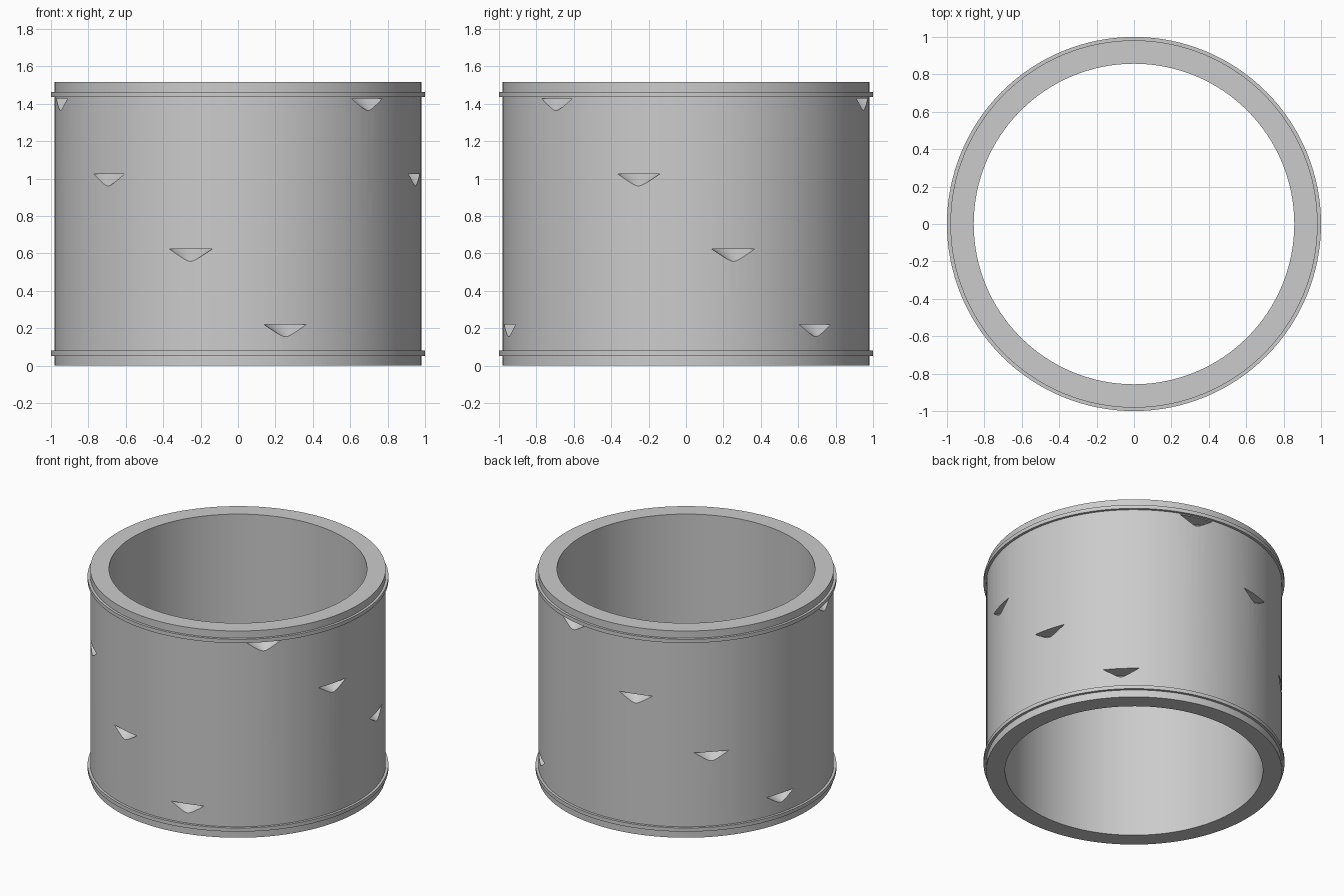
import bpy, bmesh
from math import cos, sin, pi, radians

if "Cube" in bpy.data.objects:
    bpy.data.objects.remove(bpy.data.objects["Cube"], do_unlink=True)

SEGMENTS = 128
RADIUS, BORE, HEIGHT = 0.982, 0.857, 1.516

grey = bpy.data.materials.new("plain grey")
grey.use_nodes = True
grey.diffuse_color = (0.6, 0.6, 0.6, 1)
grey.node_tree.nodes["Principled BSDF"].inputs["Base Color"].default_value = (0.6, 0.6, 0.6, 1)


def finish(name, bm):
    bmesh.ops.recalc_face_normals(bm, faces=bm.faces)
    mesh = bpy.data.meshes.new(name)
    bm.to_mesh(mesh)
    bm.free()
    mesh.materials.append(grey)
    obj = bpy.data.objects.new(name, mesh)
    bpy.context.collection.objects.link(obj)
    return obj


def tube(name, inner, outer, low, high):
    """Revolve a rectangular section around the z axis."""
    bm = bmesh.new()
    section = [(inner, low), (outer, low), (outer, high), (inner, high)]
    loops = [[bm.verts.new((r * cos(2 * pi * i / SEGMENTS), r * sin(2 * pi * i / SEGMENTS), z))
              for r, z in section] for i in range(SEGMENTS)]
    for i in range(SEGMENTS):
        a, b = loops[i], loops[(i + 1) % SEGMENTS]
        for k in range(4):
            n = (k + 1) % 4
            bm.faces.new((a[k], b[k], b[n], a[n]))
    return finish(name, bm)


def smooth(obj):
    bpy.ops.object.select_all(action='DESELECT')
    obj.select_set(True)
    bpy.context.view_layer.objects.active = obj
    bpy.ops.object.shade_smooth_by_angle(angle=radians(30))


# Thick-walled body
body = tube("cylinder_body", BORE, RADIUS, 0, HEIGHT)

# Inverted cones that carve the pockets: twelve around, stepping through four heights
bm = bmesh.new()
NOTCH_R, NOTCH_H, AXIS = 0.122, 0.082, RADIUS + 0.025
for i in range(12):
    angle = radians(-75 - 30 * i)
    top = 0.22 + 0.403 * (i % 4)
    x, y = AXIS * cos(angle), AXIS * sin(angle)
    tip = bm.verts.new((x, y, top - NOTCH_H))
    rim = [bm.verts.new((x + NOTCH_R * cos(2 * pi * k / 48),
                         y + NOTCH_R * sin(2 * pi * k / 48), top)) for k in range(48)]
    bm.faces.new(rim)
    for k in range(48):
        bm.faces.new((tip, rim[(k + 1) % 48], rim[k]))
cutter = finish("notch_cutter", bm)
cutter.hide_render = True

# Carve the pockets, then discard the cutter
cut = body.modifiers.new("notches", 'BOOLEAN')
cut.operation = 'DIFFERENCE'
cut.solver = 'EXACT'
cut.object = cutter
bpy.context.view_layer.objects.active = body
bpy.ops.object.modifier_apply(modifier=cut.name)
bpy.data.objects.remove(cutter, do_unlink=True)
smooth(body)

# Thin raised bands near both ends
for name, low in (("lower_band", 0.053), ("upper_band", HEIGHT - 0.08)):
    smooth(tube(name, RADIUS - 0.02, 1.0, low, low + 0.027))
